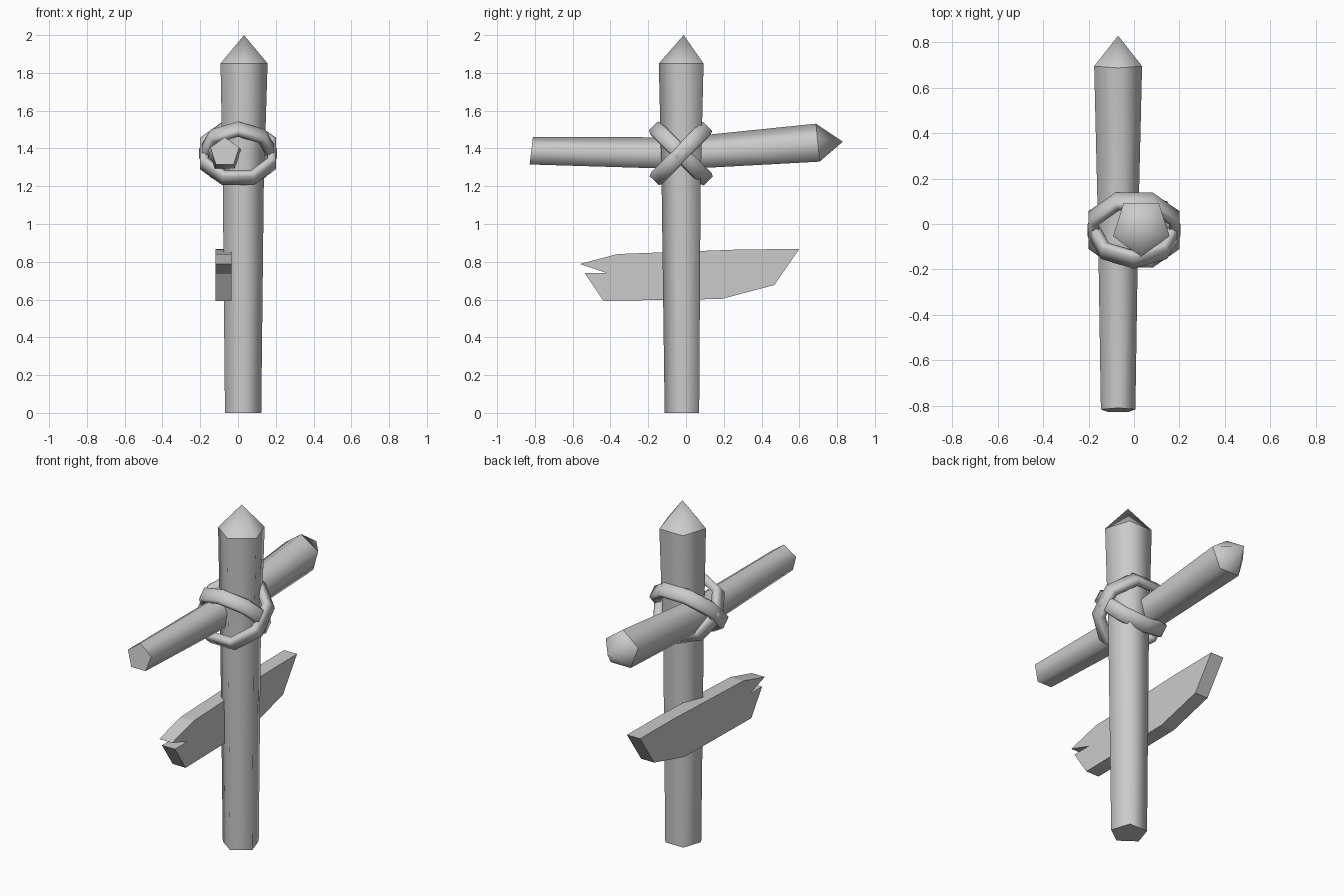
import bpy, bmesh, math
from mathutils import Vector

cube = bpy.data.objects.get("Cube")
if cube:
    bpy.data.objects.remove(cube)

# One plain grey for everything
GREY = (0.6, 0.6, 0.6, 1)
mat = bpy.data.materials.new("plain_grey")
mat.use_nodes = True
mat.diffuse_color = GREY
mat.node_tree.nodes["Principled BSDF"].inputs["Base Color"].default_value = GREY


def finish(name, bm):
    bmesh.ops.recalc_face_normals(bm, faces=bm.faces)
    mesh = bpy.data.meshes.new(name)
    bm.to_mesh(mesh)
    bm.free()
    mesh.materials.append(mat)
    obj = bpy.data.objects.new(name, mesh)
    bpy.context.collection.objects.link(obj)
    return obj


def bridge(bm, a, b):
    n = len(a)
    return [bm.faces.new((a[i], a[(i + 1) % n], b[(i + 1) % n], b[i])) for i in range(n)]


def log(name, rings, u, v, tip):
    """Five-sided log through rings of (centre, radius, lean), with a pointed end."""
    bm = bmesh.new()
    axis = u.cross(v)
    loops = []
    for centre, radius, lean in rings:
        loop = []
        for i in range(5):
            a = math.tau * i / 5
            p = Vector(centre) + radius * (u * math.cos(a) + (v + axis * lean) * math.sin(a))
            loop.append(bm.verts.new(p))
        # first corner lies along u
        loops.append(loop)
    for a, b in zip(loops, loops[1:]):
        for f in bridge(bm, a, b):
            f.smooth = True
    bm.faces.new(loops[0])
    apex = bm.verts.new(tip)
    end = loops[-1]
    for i in range(5):
        bm.faces.new((end[i], end[(i + 1) % 5], apex)).smooth = True
    # keep the rims of both ends crisp
    for loop in (loops[0], end):
        for i in range(5):
            bm.edges.get((loop[i], loop[(i + 1) % 5])).smooth = False
    return finish(name, bm)


X, Y, Z = Vector((1, 0, 0)), Vector((0, 1, 0)), Vector((0, 0, 1))

# Upright post, one corner towards the front
log("post", [((0.027, -0.012, 0), 0.101, 0), ((0.028, -0.015, 1.2), 0.114, 0),
             ((0.032, -0.013, 1.85), 0.131, 0)], -Y, X, (0.032, -0.012, 2))

# Crossbeam, one corner upwards and slightly bent at the post
beam_up = lambda lean: Z + Y * lean
bm_rings = [((-0.07, -0.82, 1.38), 0.08, 0.12), ((-0.07, -0.02, 1.366), 0.093, 0),
            ((-0.07, 0.699, 1.42), 0.111, -0.1)]
beam = log("crossbeam", [(c, r, 0) for c, r, lean in bm_rings], Z, X, (-0.07, 0.83, 1.436))
# lean the two end faces square to the bent axis
for vert in beam.data.vertices:
    for (cx, cy, cz), r, lean in bm_rings:
        if abs(vert.co.y - cy) < 0.001:
            vert.co.y += lean * (vert.co.z - cz)
            break

# Sign board with a split end
OUTLINE = [(0.60, 0.868), (0.468, 0.677), (0.188, 0.603), (-0.437, 0.593), (-0.537, 0.741),
           (-0.42, 0.741), (-0.563, 0.788), (-0.362, 0.841), (0.07, 0.857), (0.283, 0.865)]
bm = bmesh.new()
sides = [[bm.verts.new((x, y, z)) for y, z in OUTLINE] for x in (-0.12, -0.035)]
bridge(bm, *sides)
for side in sides:
    bm.faces.new(side)
finish("sign_board", bm)

# Two crossed bindings: (radial, sideways) section swept round an octagon
SECTION = [(0, -0.034), (0, 0.034), (-0.022, 0.043), (-0.05, 0.03), (-0.05, -0.03), (-0.022, -0.043)]


def binding(name, slope, radius, phase):
    bm = bmesh.new()
    centre = Vector((0, -0.027, 1.373))
    along = (Y + Z * slope).normalized()
    axis = X.cross(along)
    loops = []
    for i in range(8):
        a = math.tau * (i + phase) / 8
        out = X * math.cos(a) + along * math.sin(a)
        loops.append([bm.verts.new(centre + out * (radius + r) + axis * s) for r, s in SECTION])
    for i in range(8):
        for f in bridge(bm, loops[i], loops[(i + 1) % 8]):
            f.smooth = True
    return finish(name, bm)


binding("rising_binding", 1.02, 0.218, 0.5)
binding("falling_binding", -1.0, 0.206, 0)
